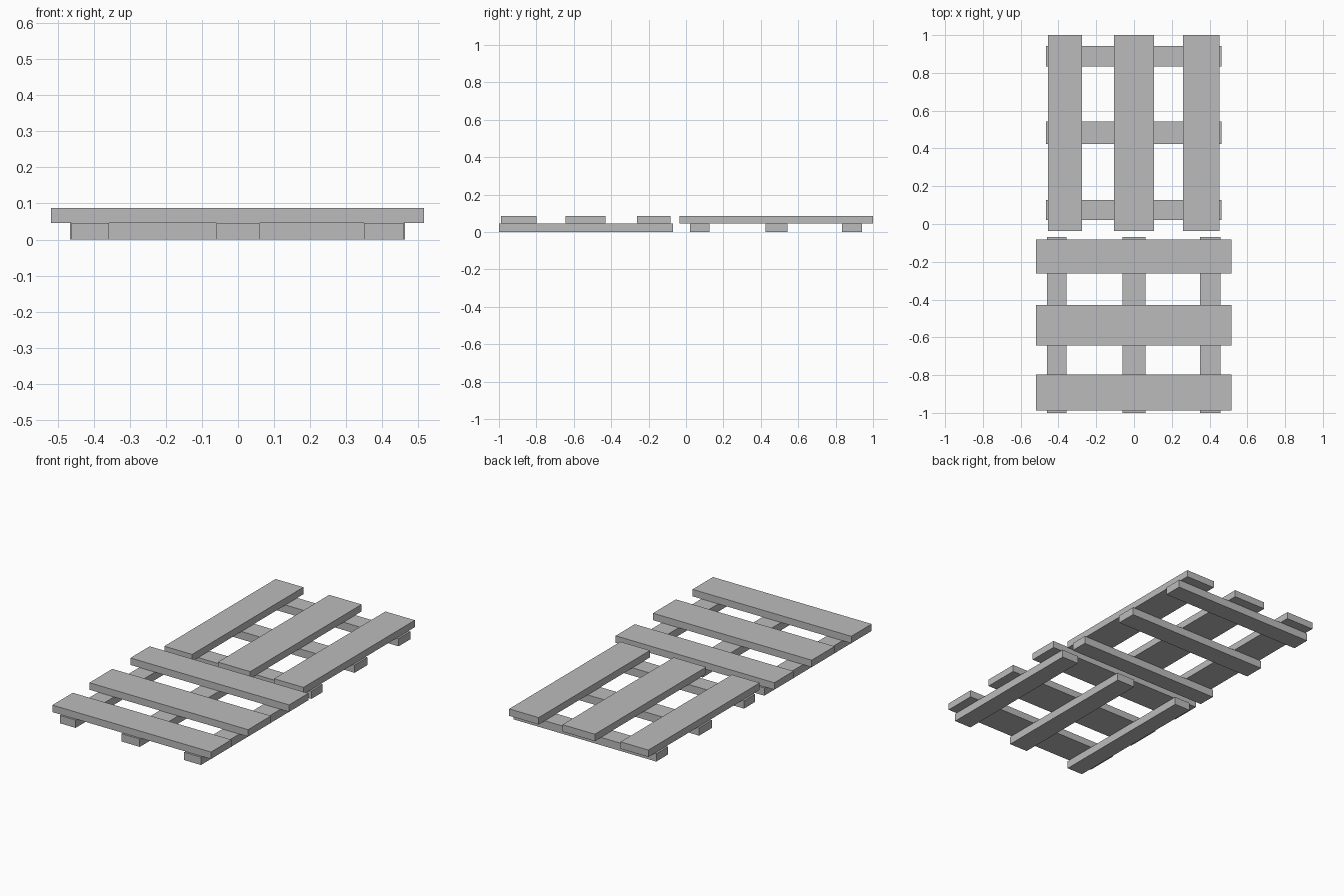
import bpy

cube = bpy.data.objects.get("Cube")
if cube:
    bpy.data.objects.remove(cube, do_unlink=True)

# One plain grey for all boards
grey = bpy.data.materials.new("plain_grey")
grey.use_nodes = True
colour = (0.5, 0.5, 0.5, 1)
grey.diffuse_color = colour
grey.node_tree.nodes["Principled BSDF"].inputs["Base Color"].default_value = colour

RUNNER_TOP, PLANK_TOP = 0.046, 0.087


def board(name, x, y, z):
    """Box spanning the given (low, high) ranges."""
    spans = (x, y, z)
    bpy.ops.mesh.primitive_cube_add(size=1, location=[(a + b) / 2 for a, b in spans])
    ob = bpy.context.object
    ob.name = name
    ob.scale = [b - a for a, b in spans]
    bpy.ops.object.transform_apply(location=False, rotation=False, scale=True)
    ob.data.materials.append(grey)


# Front pallet: runners along y, planks across x
for i, x in enumerate([(-0.461, -0.358), (-0.06, 0.06), (0.349, 0.459)]):
    board(f"front_pallet_runner_{i + 1}", x, (-1, -0.07), (0, RUNNER_TOP))
for i, y in enumerate([(-0.988, -0.798), (-0.643, -0.43), (-0.261, -0.082)]):
    board(f"front_pallet_plank_{i + 1}", (-0.518, 0.516), y, (RUNNER_TOP, PLANK_TOP))

# Back pallet: runners across x, planks along y
for i, y in enumerate([(0.022, 0.126), (0.424, 0.543), (0.833, 0.942)]):
    board(f"back_pallet_runner_{i + 1}", (-0.466, 0.463), y, (0, RUNNER_TOP))
for i, x in enumerate([(-0.455, -0.274), (-0.106, 0.105), (0.26, 0.452)]):
    board(f"back_pallet_plank_{i + 1}", x, (-0.036, 1), (RUNNER_TOP, PLANK_TOP))
